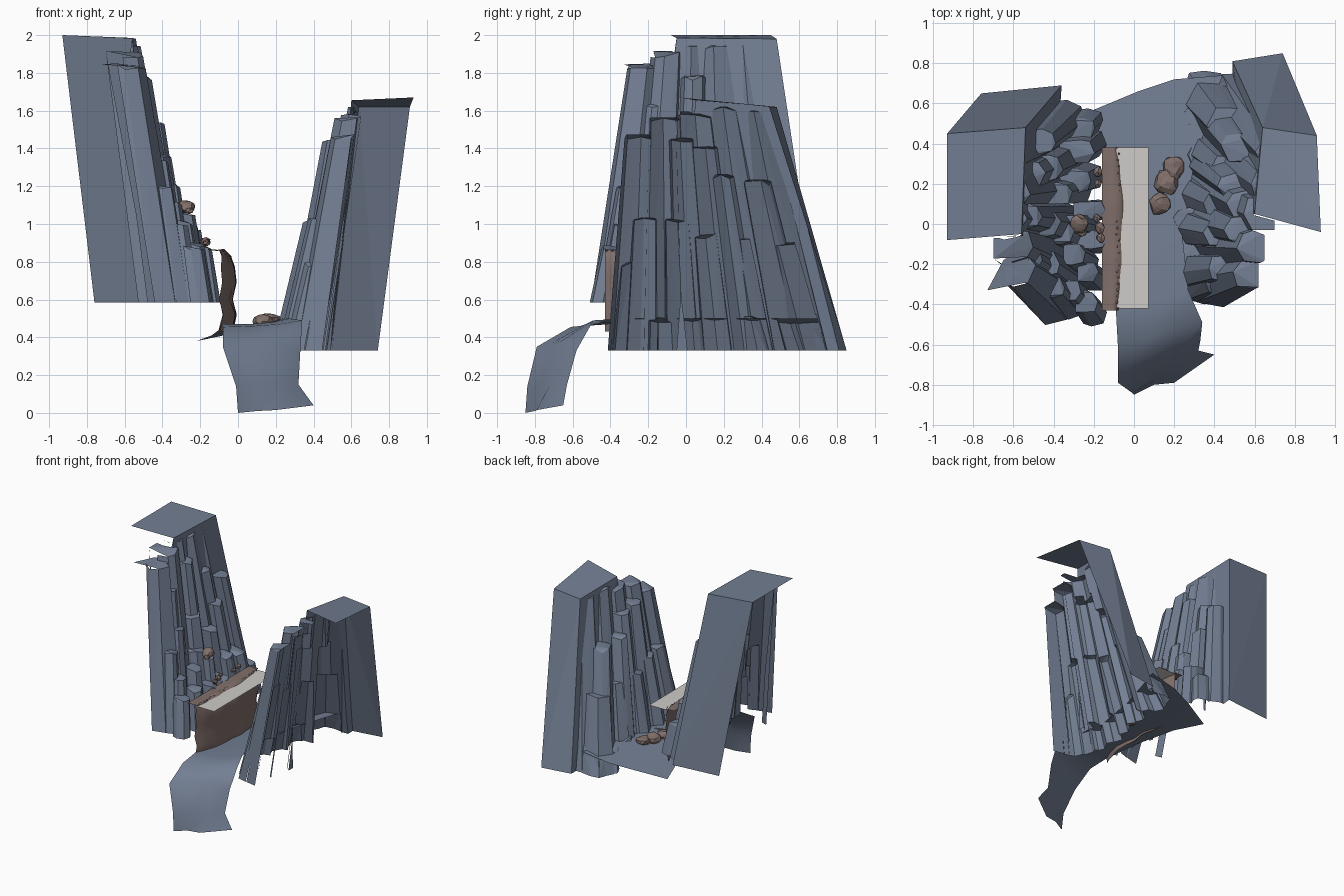
import bpy, bmesh, math, random
from mathutils import Vector, noise

if "Cube" in bpy.data.objects:
    bpy.data.objects.remove(bpy.data.objects["Cube"])

random.seed(7)


def material(name, rgb):
    m = bpy.data.materials.new(name)
    m.diffuse_color = (*rgb, 1)
    m.use_nodes = True
    m.node_tree.nodes["Principled BSDF"].inputs["Base Color"].default_value = m.diffuse_color
    return m


STONE = material("slate_stone", (0.17, 0.21, 0.29))
EARTH = material("brown_earth", (0.22, 0.16, 0.145))
PAVING = material("pale_paving", (0.62, 0.60, 0.57))


def finish(bm, name, mat, smooth=False):
    me = bpy.data.meshes.new(name)
    bm.to_mesh(me)
    bm.free()
    ob = bpy.data.objects.new(name, me)
    bpy.context.scene.collection.objects.link(ob)
    me.materials.append(mat)
    for p in me.polygons:
        p.use_smooth = smooth
    return ob


def sheet(bm, rows):
    """Skin a grid of points."""
    g = [[bm.verts.new(p) for p in r] for r in rows]
    for a, b in zip(g, g[1:]):
        for i in range(len(a) - 1):
            bm.faces.new((a[i], a[i + 1], b[i + 1], b[i]))


def hull(points, name):
    bm = bmesh.new()
    for p in points:
        bm.verts.new(p)
    res = bmesh.ops.convex_hull(bm, input=bm.verts)
    loose = {v for v in res["geom_interior"] if isinstance(v, bmesh.types.BMVert)}
    bmesh.ops.delete(bm, geom=list(loose), context='VERTS')
    bmesh.ops.dissolve_limit(bm, angle_limit=0.01, verts=bm.verts, edges=bm.edges)
    bmesh.ops.recalc_face_normals(bm, faces=bm.faces)
    return finish(bm, name, STONE)


def column(x, y, z, r, side, base, spread, flare, slope):
    """Points of a flaring rock column that faces the gorge (side +1 = faces +x)."""
    drop = z - base
    bx, by = x + side * slope(z) * drop, y + spread(y) * drop
    rb = r * (1 + flare * drop)
    pts = []
    for i in range(5):
        a = math.radians(-105 + 210 * i / 4 + random.uniform(-12, 12))
        k = random.uniform(0.92, 1.08)
        c, s = math.cos(a) * side * k, math.sin(a) * k
        pts.append((x + c * r, y + s * r, z - random.uniform(0.0, 0.03)))
        pts.append((bx + c * rb, by + s * rb, base))
    # back of the column, sunk into the rock behind it
    dt = 0.05 if y < -0.1 else max(0.03, min(0.11, 0.70 - abs(x)))
    for s in (0.8, -0.8):
        pts.append((x - side * dt, y + s * r, z + 0.005))
        pts.append((bx - side * dt, by + s * rb, base))
    return pts


def cliff(name, block, columns, side, base, spread, flare, slope, cut):
    """Merge block and columns, then leave only the skin facing the gorge, top and back."""
    main = hull(block, name)
    helpers = bpy.data.collections.new(name + "_parts")
    for c in columns:
        ob = hull(column(*c, side, base, spread, flare, slope), name + "_part")
        ob.hide_render = True
        helpers.objects.link(ob)
    mod = main.modifiers.new("merge", 'BOOLEAN')
    mod.operation, mod.operand_type, mod.solver = 'UNION', 'COLLECTION', 'EXACT'
    mod.collection = helpers
    bpy.context.view_layer.update()
    dg = bpy.context.evaluated_depsgraph_get()
    bm = bmesh.new()
    bm.from_mesh(main.evaluated_get(dg).to_mesh())
    for ob in [*helpers.objects, main]:
        bpy.data.objects.remove(ob)
    bpy.data.collections.remove(helpers)
    gone = []
    for f in bm.faces:
        n, c = f.normal, f.calc_center_median()
        outer = -side * c.x > cut and n.y < -0.5
        if n.z < -0.8 or n.x * side < -0.35 or outer:
            gone.append(f)
    bmesh.ops.delete(bm, geom=gone, context='FACES')
    finish(bm, name, STONE)


# left cliff: plateau block and stepped columns
left_columns = [
    (-0.64, 0.32, 1.95, .10), (-0.64, 0.17, 1.95, .12), (-0.63, 0.02, 1.95, .10),
    (-0.59, -0.10, 1.91, .09), (-0.59, -0.22, 1.84, .095), (-0.52, -0.17, 1.64, .07),
    (-0.53, 0.04, 1.79, .07), (-0.51, 0.25, 1.65, .07), (-0.45, 0.41, 1.54, .065),
    (-0.42, 0.28, 1.38, .065), (-0.43, -0.20, 1.34, .065), (-0.43, 0.0, 1.38, .065),
    (-0.37, 0.15, 1.22, .06), (-0.36, -0.04, 1.12, .06), (-0.40, -0.31, 1.20, .06),
    (-0.30, -0.15, 1.02, .06), (-0.28, 0.0, 1.06, .05), (-0.23, -0.24, .90, .055),
    (-0.24, -0.39, .88, .06), (-0.27, 0.22, 1.0, .06), (-0.26, 0.36, .98, .06),
    (-0.19, 0.07, .88, .05), (-0.19, -0.08, .88, .05), (-0.25, 0.47, .85, .06),
    (-0.32, -0.33, 1.0, .06)]
cliff("left_cliff",
      [(-.93, .45, 2.0), (-.93, -.08, 2.0), (-.56, -.05, 1.985), (-.54, .48, 1.98),
       (-.76, .65, .585), (-.36, .69, .585), (-.76, -.25, .585), (-.42, -.2, .585)],
      left_columns, 1, 0.585, lambda y: (y - 0.08) * 0.38, 0.42, lambda z: 0.13, 0.58)

# left ledge slab below the plateau
bm = bmesh.new()
sheet(bm, [[(-.73, -.33, 1.845), (-.53, -.29, 1.83)], [(-.65, -.18, 1.85), (-.52, -.1, 1.84)]])
finish(bm, "left_ledge", STONE)

# right cliff
right_columns = [
    (0.70, 0.36, 1.60, .09), (0.68, 0.20, 1.62, .10), (0.64, 0.05, 1.59, .10),
    (0.60, -0.11, 1.56, .09), (0.57, -0.25, 1.47, .08), (0.52, -0.03, 1.46, .07),
    (0.53, 0.10, 1.42, .07), (0.41, -0.05, 1.03, .07), (0.48, 0.19, 1.26, .065),
    (0.51, 0.38, 1.23, .075), (0.45, 0.50, .90, .085), (0.45, 0.28, .92, .065),
    (0.45, -0.22, 1.03, .08), (0.42, 0.10, .95, .07), (0.28, -0.14, .50, .075),
    (0.27, 0.02, .50, .07), (0.34, 0.34, .52, .07), (0.31, 0.54, .50, .06),
    (0.36, 0.63, .52, .07), (0.42, -0.29, .80, .07)]
cliff("right_cliff",
      [(.93, -.04, 1.67), (.60, .05, 1.655), (.64, .48, 1.62), (.91, .44, 1.62),
       (.74, .85, .33), (.49, .81, .33), (.76, -.12, .33), (.50, -.05, .33)],
      right_columns, -1, 0.33, lambda y: -0.08 + (y + 0.35) * 0.40, 0.5,
      lambda z: 0.15 if z > 1.1 else 0.20, 0.61)

# gorge floor, spilling over at the front
bm = bmesh.new()
sheet(bm, [
    [(0, -.85, .0), (.1, -.80, .01), (.2, -.79, .015), (.40, -.65, .04)],
    [(-.01, -.84, .14), (.1, -.78, .15), (.22, -.72, .15), (.32, -.63, .15)],
    [(-.08, -.79, .35), (.05, -.71, .37), (.2, -.66, .38), (.33, -.58, .33)],
    [(-.08, -.61, .455), (.08, -.56, .46), (.22, -.53, .47), (.34, -.49, .49)],
    [(-.09, -.43, .47), (.06, -.40, .47), (.18, -.37, .48), (.27, -.33, .50)],
    [(-.10, -.05, .44), (.03, -.05, .46), (.15, -.05, .475), (.24, -.05, .50)],
    [(-.14, .30, .41), (.02, .30, .445), (.16, .30, .465), (.30, .30, .50)],
    [(-.22, .56, .38), (.02, .66, .43), (.20, .72, .46), (.44, .74, .50)]])
finish(bm, "gorge_floor", STONE, True)

# earth bank: shoulder of the path and the bulging face below it
bm = bmesh.new()
profile = [(-.16, .865), (-.11, .86), (-.075, .865), (-.04, .83), (-.02, .77),
           (-.015, .69), (-.03, .60), (-.01, .52), (-.03, .43)]
rows = []
for j in range(25):
    t = j / 24
    y = -0.43 + 0.81 * t
    bend = -0.07 * abs(2 * t - 1) ** 3
    row = []
    for i, (x, z) in enumerate(profile):
        k = min(1, max(0, (i - 1) / 3))
        n = noise.noise(Vector((z * 5, y * 7, 2.0)))
        row.append((x + k * (bend + 0.018 * n), y, z + 0.006 * n))
    rows.append(row)
sheet(bm, rows)
finish(bm, "earth_bank", EARTH, True)

# thin paved road with a narrow edge strip
bm = bmesh.new()
sheet(bm, [[(x, -.42, .85), (x, .38, .85)] for x in (-.09, .055, .073)])
finish(bm, "road", PAVING)


def rocks(name, items):
    bm = bmesh.new()
    for x, y, z, r in items:
        made = bmesh.ops.create_icosphere(bm, subdivisions=1 if r < .03 else 2, radius=r)
        for v in made["verts"]:
            k = 1 + 0.3 * noise.noise(v.co * (1.2 / r) + Vector((x * 9, y * 9, 0)))
            v.co = Vector((x, y, z)) + Vector((v.co.x, v.co.y * 1.1, v.co.z * .75)) * k
    finish(bm, name, EARTH)


# boulders on the floor, rocks on the ledges, and pebbles along the road edge
rocks("floor_boulders", [(.13, .10, .485, .05), (.165, .21, .48, .06), (.20, .28, .48, .055)])
rocks("ledge_rocks", [(-.275, 0, 1.09, .045), (-.26, -.04, 1.07, .025), (-.17, -.02, .91, .028),
                      (-.165, -.07, .90, .025), (-.185, .03, .91, .02), (-.18, .26, .90, .025),
                      (-.18, .20, .89, .02)])
rocks("road_edge_pebbles", [(-.08 + random.uniform(-.006, .006), -.42 + .8 * i / 26, .86,
                             random.uniform(.005, .01)) for i in range(27)])
